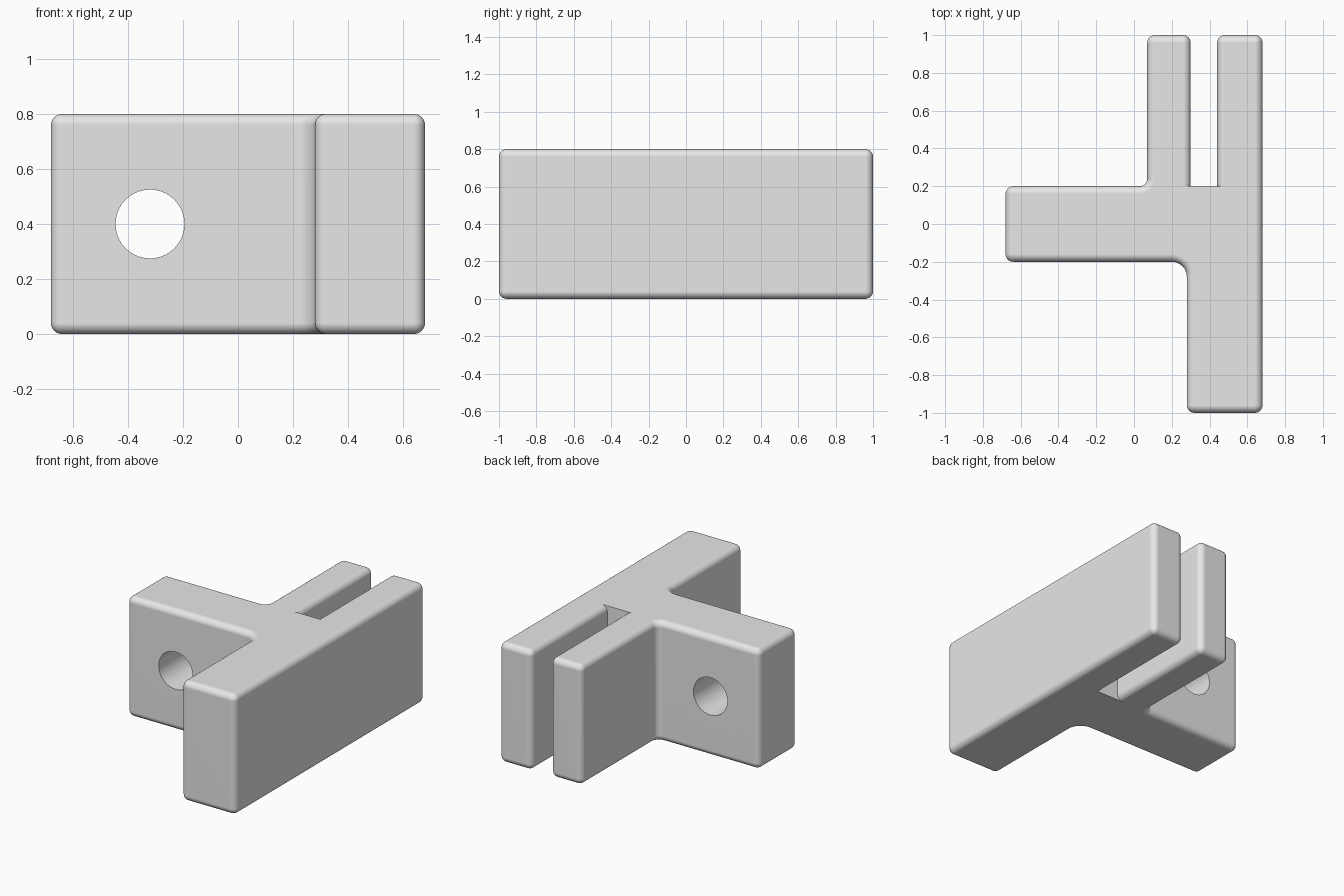
import bpy, bmesh, math
from mathutils import Vector

cube = bpy.data.objects.get("Cube")
if cube:
    bpy.data.objects.remove(cube, do_unlink=True)

HEIGHT, EDGE, STEPS = 0.8, 0.04, 6

# Plan outline, counter-clockwise: x, y, radius
# (positive = outer round, negative = inner fillet, 0 = sharp slot corner)
OUTLINE = [
    (-0.68, -0.2, EDGE), (0.28, -0.2, -0.08), (0.28, -1, EDGE), (0.68, -1, EDGE),
    (0.68, 1, EDGE), (0.44, 1, EDGE), (0.44, 0.2, 0), (0.30, 0.2, 0),
    (0.30, 1, EDGE), (0.07, 1, EDGE), (0.07, 0.2, -0.04), (-0.68, 0.2, EDGE),
]


def ring(inset):
    """Outline points moved inwards by inset; the slot floor stays in place."""
    pts, n = [], len(OUTLINE)
    for i, (x, y, r) in enumerate(OUTLINE):
        p = Vector((x, y))
        prev, nxt = Vector(OUTLINE[i - 1][:2]), Vector(OUTLINE[(i + 1) % n][:2])
        a, b = (p - prev).normalized(), (nxt - p).normalized()
        na, nb = Vector((a.y, -a.x)), Vector((b.y, -b.x))
        if r == 0:
            side = na if abs(na.x) > 0.5 else nb
            pts.append(p - side * inset)
            continue
        centre = p - r * (na + nb)
        for k in range(STEPS + 1):
            t = k / STEPS * math.pi / 2
            pts.append(centre + (r - inset) * (na * math.cos(t) + nb * math.sin(t)))
    return pts


# Body: stacked outlines that round the top and bottom edges
angles = [math.pi / 2 * (1 - k / STEPS) for k in range(STEPS + 1)]
levels = [(EDGE * (1 - math.sin(t)), EDGE * (1 - math.cos(t))) for t in angles]
levels += [(HEIGHT - z, d) for z, d in reversed(levels)]

bm = bmesh.new()
rings = [[bm.verts.new((p.x, p.y, z)) for p in ring(d)] for z, d in levels]
for lo, hi in zip(rings, rings[1:]):
    for i in range(len(lo)):
        j = (i + 1) % len(lo)
        bm.faces.new((lo[i], lo[j], hi[j], hi[i]))
bm.faces.new(rings[0][::-1])
bm.faces.new(rings[-1])
bmesh.ops.remove_doubles(bm, verts=bm.verts, dist=1e-5)
bmesh.ops.recalc_face_normals(bm, faces=bm.faces)
mesh = bpy.data.meshes.new("bracket_body")
bm.to_mesh(mesh)
bm.free()
body = bpy.data.objects.new("bracket_body", mesh)
bpy.context.collection.objects.link(body)

# Grey material
grey = bpy.data.materials.new("light_grey")
grey.use_nodes = True
grey.diffuse_color = (0.8, 0.8, 0.8, 1)
grey.node_tree.nodes["Principled BSDF"].inputs["Base Color"].default_value = (0.8, 0.8, 0.8, 1)
mesh.materials.append(grey)

# Round hole through the side arm
bpy.ops.mesh.primitive_cylinder_add(vertices=64, radius=0.125, depth=1,
                                    location=(-0.32, 0, 0.4),
                                    rotation=(math.pi / 2, 0, 0))
cutter = bpy.context.object
cutter.name = "hole_cutter"
cutter.hide_render = True
cutter.data.materials.append(grey)

bpy.ops.object.select_all(action='DESELECT')
body.select_set(True)
bpy.context.view_layer.objects.active = body
cut = body.modifiers.new("hole", 'BOOLEAN')
cut.operation, cut.solver, cut.object = 'DIFFERENCE', 'EXACT', cutter
bpy.ops.object.modifier_apply(modifier=cut.name)
bpy.data.objects.remove(cutter, do_unlink=True)

# Smooth rounded edges, flat main faces
bpy.ops.object.shade_smooth_by_angle(angle=math.radians(35))
weighted = body.modifiers.new("flat_faces", 'WEIGHTED_NORMAL')
weighted.keep_sharp = True
